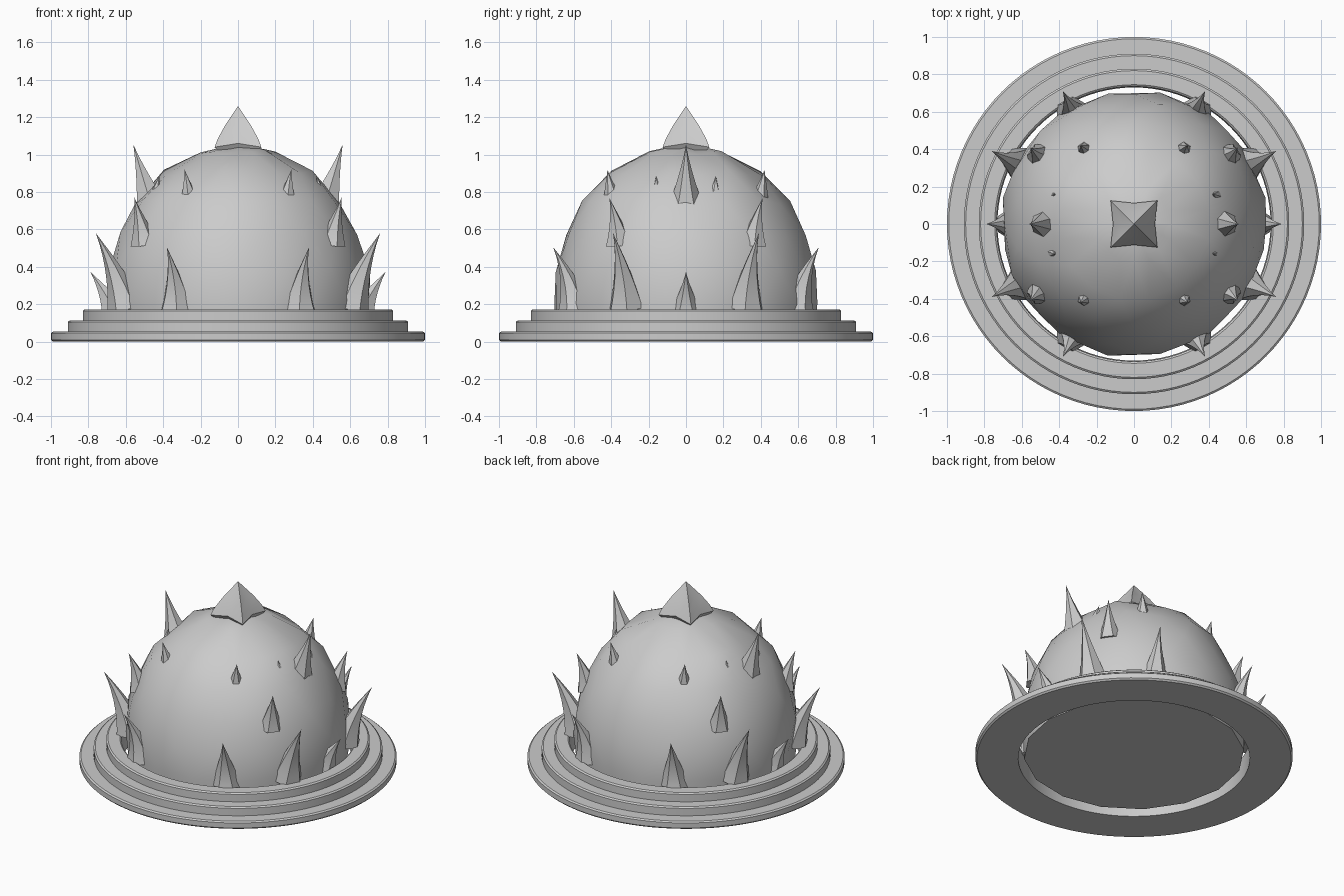
import bpy, bmesh, math, random
from mathutils import Vector

if "Cube" in bpy.data.objects:
    bpy.data.objects.remove(bpy.data.objects["Cube"])

random.seed(4)


def make(name, verts, faces, angle=30):
    me = bpy.data.meshes.new(name)
    me.from_pydata([tuple(v) for v in verts], [], faces)
    bm = bmesh.new()
    bm.from_mesh(me)
    bmesh.ops.recalc_face_normals(bm, faces=bm.faces)
    bm.to_mesh(me)
    bm.free()
    ob = bpy.data.objects.new(name, me)
    bpy.context.collection.objects.link(ob)
    bpy.ops.object.select_all(action='DESELECT')
    ob.select_set(True)
    bpy.context.view_layer.objects.active = ob
    bpy.ops.object.shade_smooth_by_angle(angle=math.radians(angle))
    return ob


# Stepped base ring: closed profile (radius, z) turned around z
profile = [(0.73, 0), (0.99, 0), (1.0, 0.01), (1.0, 0.045), (0.99, 0.053),
           (0.91, 0.053), (0.91, 0.105), (0.9, 0.113), (0.83, 0.113),
           (0.83, 0.165), (0.82, 0.173), (0.745, 0.173), (0.735, 0.165)]
N, P = 96, len(profile)
verts = [(r * math.cos(2 * math.pi * i / N), r * math.sin(2 * math.pi * i / N), z)
         for i in range(N) for r, z in profile]
faces = [(i * P + j, i * P + (j + 1) % P,
          (i + 1) % N * P + (j + 1) % P, (i + 1) % N * P + j)
         for i in range(N) for j in range(P)]
make("base_ring", verts, faces)

# Faceted dome: staggered rings of triangles with a slightly rough surface
rings = [(0.695, 0.03), (0.71, 0.2), (0.7, 0.38), (0.645, 0.57),
         (0.55, 0.75), (0.4, 0.905), (0.2, 1.015)]
S = 16
verts, faces = [], []
for k, (r, z) in enumerate(rings):
    for i in range(S):
        a = 2 * math.pi * (i + 0.5 * (k % 2)) / S
        rough = 0 if k == 0 else 0.008
        rr = r + random.uniform(-rough, rough)
        verts.append((rr * math.cos(a), rr * math.sin(a),
                      z + random.uniform(-rough, rough) * 2))
for k in range(len(rings) - 1):
    for i in range(S):
        a, b = k * S + i, k * S + (i + 1) % S
        c, d = a + S, b + S
        faces += [(a, b, c), (b, d, c)] if k % 2 == 0 else [(a, b, d), (a, d, c)]
verts.append((0, 0, 1.06))
top = (len(rings) - 1) * S
faces += [(top + i, top + (i + 1) % S, len(verts) - 1) for i in range(S)]
faces.append(tuple(range(S)))
make("dome", verts, faces, 25)


# Curved thorn swept along a bent path, narrowing to a point
def thorn(name, base, mid, tip, radius, sides=6, steps=7):
    b, m, t = Vector(base), Vector(mid), Vector(tip)
    out = Vector((b.x, b.y, 0)).normalized()
    side = Vector((-out.y, out.x, 0))
    verts, faces = [], []
    for k in range(steps):
        u = k / steps
        p = b * (1 - u) ** 2 + m * 2 * u * (1 - u) + t * u * u
        d = ((m - b) * (1 - u) + (t - m) * u).normalized()
        n = d.cross(side).normalized()
        r = radius * (1 - u) ** 1.15
        for i in range(sides):
            a = 2 * math.pi * i / sides
            verts.append(p + side * r * math.cos(a) + n * r * math.sin(a))
    verts.append(t)
    for k in range(steps - 1):
        for i in range(sides):
            j = (i + 1) % sides
            faces.append((k * sides + i, k * sides + j,
                          (k + 1) * sides + j, (k + 1) * sides + i))
    last = (steps - 1) * sides
    faces += [(last + i, last + (i + 1) % sides, len(verts) - 1) for i in range(sides)]
    faces.append(tuple(range(sides)))
    make(name, verts, faces, 50)


# base, bend, tip, radius; each is mirrored in x and, when off-centre, in y
thorns = {
    "low_side_thorn": ((0.66, 0, 0.16), (0.7, 0, 0.25), (0.79, 0, 0.375), 0.085),
    "low_corner_thorn": ((0.6, 0.32, 0.18), (0.65, 0.33, 0.38), (0.76, 0.39, 0.58), 0.1),
    "low_front_thorn": ((0.33, 0.59, 0.16), (0.33, 0.61, 0.33), (0.38, 0.71, 0.505), 0.095),
    "middle_thorn": ((0.5, 0.36, 0.52), (0.52, 0.37, 0.64), (0.555, 0.41, 0.77), 0.075),
    "upper_front_thorn": ((0.26, 0.39, 0.74), (0.27, 0.41, 0.84), (0.285, 0.42, 0.92), 0.055),
    "upper_small_thorn": ((0.44, 0.15, 0.76), (0.44, 0.155, 0.82), (0.42, 0.16, 0.885), 0.045),
    "high_side_thorn": ((0.47, 0, 0.75), (0.51, 0, 0.88), (0.56, 0, 1.055), 0.085),
}
for name, (b, m, t, r) in thorns.items():
    for sx in (1, -1):
        for sy in ((1, -1) if b[1] else (1,)):
            flip = lambda p: (p[0] * sx, p[1] * sy, p[2])
            label = name + ("_right" if sx > 0 else "_left")
            if b[1]:
                label += "_back" if sy > 0 else "_front"
            thorn(label, flip(b), flip(m), flip(t), r)

# Four-cornered crown spike with pinched sides and a drooping base
levels = [(0.09, 0.08, 1.0, 1.0), (0.125, 0.112, 1.04, 1.06),
          (0.108, 0.094, 1.085, 1.09), (0.07, 0.06, 1.155, 1.155)]
verts, faces = [], []
for corner, edge, zc, ze in levels:
    for i in range(8):
        a = math.pi * i / 4
        r, z = (corner * math.sqrt(2), zc) if i % 2 else (edge, ze)
        verts.append((r * math.cos(a), r * math.sin(a), z))
verts.append((0, 0, 1.26))
for k in range(3):
    for i in range(8):
        j = (i + 1) % 8
        faces.append((k * 8 + i, k * 8 + j, k * 8 + 8 + j, k * 8 + 8 + i))
faces += [(24 + i, 24 + (i + 1) % 8, 32) for i in range(8)]
faces.append(tuple(range(8)))
make("crown_spike", verts, faces, 35)
